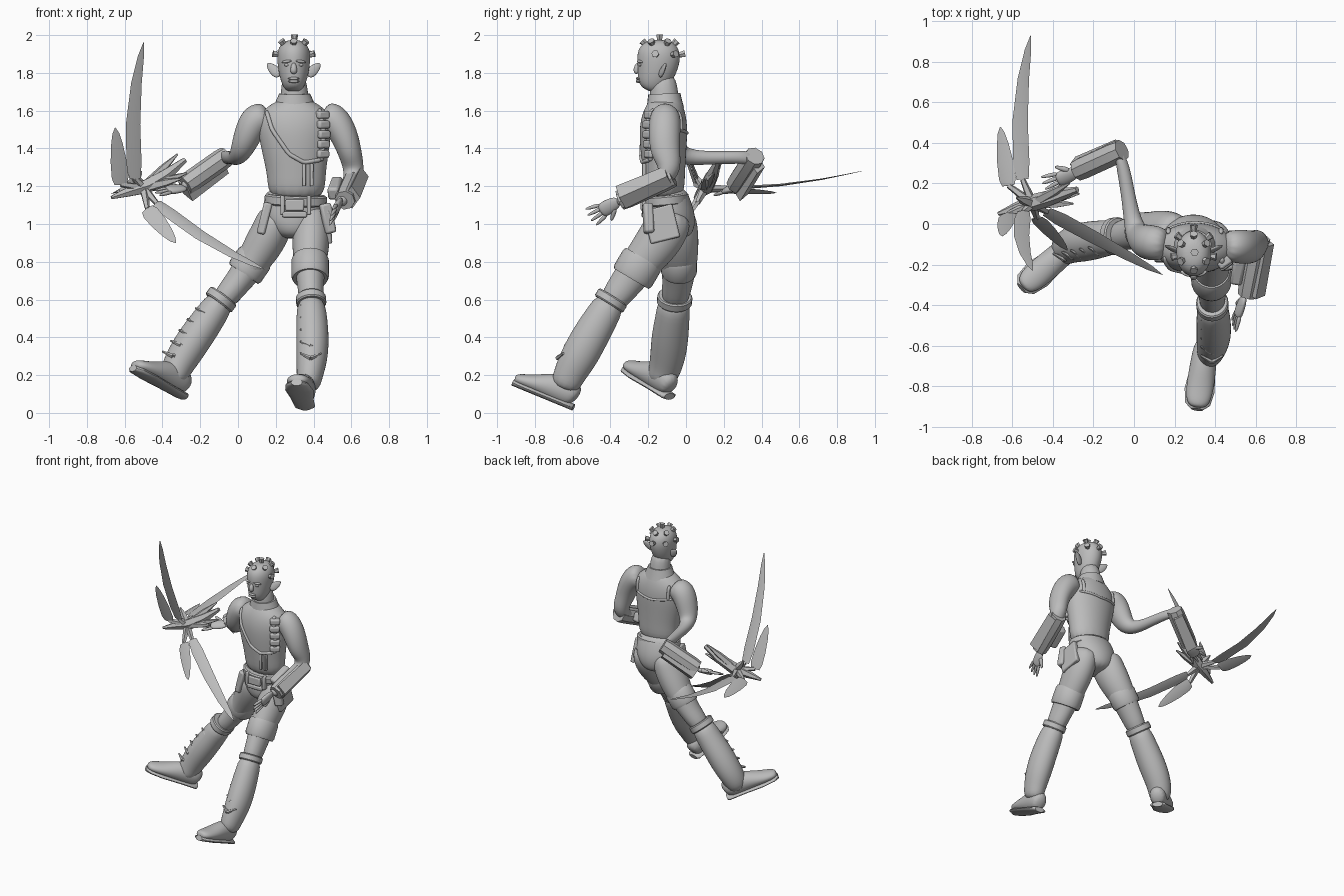
import bpy, bmesh, math
from mathutils import Vector

old = bpy.data.objects.get("Cube")
if old:
    bpy.data.objects.remove(old)

grey = bpy.data.materials.new("plain_grey")
grey.use_nodes = True
colour = (0.5, 0.5, 0.5, 1)
grey.diffuse_color = colour
grey.node_tree.nodes["Principled BSDF"].inputs["Base Color"].default_value = colour
crisp_parts = []


def finish(name, bm, smooth):
    bmesh.ops.recalc_face_normals(bm, faces=bm.faces)
    mesh = bpy.data.meshes.new(name)
    bm.to_mesh(mesh)
    bm.free()
    mesh.materials.append(grey)
    obj = bpy.data.objects.new(name, mesh)
    bpy.context.collection.objects.link(obj)
    if smooth:
        for face in mesh.polygons:
            face.use_smooth = True
        obj.modifiers.new("rounding", "SUBSURF").levels = 2
        obj.modifiers["rounding"].render_levels = 2
    else:
        crisp_parts.append(obj)
    return obj


def tube(name, rows, ref=(1, 0, 0), sides=12, smooth=True):
    """Loft rings (x, y, z, radius along ref, other radius) along a path."""
    bm = bmesh.new()
    points = [Vector(row[:3]) for row in rows]
    u, rings, last = Vector(ref), [], len(rows) - 1
    swell = 1.03 if smooth else 1
    for i, row in enumerate(rows):
        t = (points[min(i + 1, last)] - points[max(i - 1, 0)]).normalized()
        u = (u - t * u.dot(t)).normalized()
        v = t.cross(u)
        ring = []
        for k in range(sides):
            a = math.tau * k / sides
            offset = u * math.cos(a) * row[3] + v * math.sin(a) * row[-1]
            ring.append(bm.verts.new(points[i] + offset * swell))
        rings.append(ring)
    for low, high in zip(rings, rings[1:]):
        for k in range(sides):
            j = (k + 1) % sides
            bm.faces.new((low[k], low[j], high[j], high[k]))
    bm.faces.new(rings[0])
    bm.faces.new(rings[-1])
    return finish(name, bm, smooth)


def band(name, start, end, ra, rb, ref=(1, 0, 0), sides=24):
    """Short bevelled collar between two points."""
    a, b = Vector(start), Vector(end)
    rows = [(*a.lerp(b, t), ra * s, rb * s) for t, s in ((0, .93), (.15, 1), (.85, 1), (1, .93))]
    return tube(name, rows, ref, sides, False)


def box(name, loc, size, rot=(0, 0, 0)):
    bm = bmesh.new()
    bmesh.ops.create_cube(bm, size=1)
    bmesh.ops.scale(bm, vec=size, verts=bm.verts)
    obj = finish(name, bm, False)
    obj.location, obj.rotation_euler = loc, [math.radians(r) for r in rot]
    edge = obj.modifiers.new("soft_edge", "BEVEL")
    edge.width, edge.segments = min(size) * .25, 2
    return obj


def ball(name, loc, size, rot=(0, 0, 0)):
    bm = bmesh.new()
    bmesh.ops.create_uvsphere(bm, u_segments=16, v_segments=10, radius=1)
    bmesh.ops.scale(bm, vec=size, verts=bm.verts)
    obj = finish(name, bm, False)
    obj.location, obj.rotation_euler = loc, [math.radians(r) for r in rot]


# Torso, pelvis, neck
torso = [(.31, -.11, 1.12, .15, .10), (.31, -.115, 1.25, .15, .108), (.305, -.12, 1.38, .175, .12),
         (.3, -.12, 1.5, .195, .128), (.3, -.115, 1.58, .19, .115), (.3, -.11, 1.63, .13, .095),
         (.3, -.11, 1.66, .08, .08)]
tube("vest", torso, sides=16)
tube("pelvis", [(.295, -.08, .92, .07, .09), (.295, -.08, .97, .13, .125), (.29, -.08, 1.04, .165, .13),
                (.3, -.095, 1.12, .16, .115), (.305, -.11, 1.18, .15, .10)], sides=16)
tube("neck", [(.3, -.11, 1.58, .09, .09), (.3, -.115, 1.68, .072, .075), (.295, -.125, 1.8, .065, .07)])
tube("collar", [(.3, -.11, 1.61, .115, .10), (.3, -.113, 1.65, .1, .092), (.3, -.115, 1.69, .082, .085)], sides=24, smooth=False)


def skin_point(x, z, side):
    """Point on the front (-1) or back (1) of the vest."""
    for low, high in zip(torso, torso[1:]):
        if low[2] <= z <= high[2]:
            t = (z - low[2]) / (high[2] - low[2])
            cx, cy, _, rx, ry = [p + (q - p) * t for p, q in zip(low, high)]
            bulge = max(0, 1 - ((x - cx) / rx) ** 2) ** .5
            return (x, cy + side * ry * bulge, z)


def strap(name, path, side, radius=.012):
    rows = []
    for (xa, za), (xb, zb) in zip(path, path[1:]):
        for k in range(4):
            rows.append((*skin_point(xa + (xb - xa) * k / 4, za + (zb - za) * k / 4, side), radius))
    tube(name, rows + [(*skin_point(*path[-1], side), radius)], (0, 1, 0), 8)


strap("chest_strap", [(.15, 1.6), (.18, 1.5), (.27, 1.37), (.35, 1.325), (.44, 1.34)], -1)
strap("pouch_strap", [(.44, 1.33), (.455, 1.48), (.43, 1.61)], -1, .016)
strap("upper_back_seam", [(.14, 1.5), (.3, 1.48), (.46, 1.5)], 1, .009)
for x in (.17, .43):
    strap("back_strap", [(x, 1.49), (x, 1.6)], 1)
for k in range(5):
    x, z = .452 - .003 * abs(k - 2), 1.37 + .052 * k
    box("chest_pouch", skin_point(x, z, -1), (.07, .045, .042), (0, 0, 35))
for x in (.35, .39):
    box("vest_tab", (x, -.222, 1.26), (.018, .02, .12))

# Belt and hip gear
band("belt", (.305, -.105, 1.1), (.307, -.11, 1.155), .165, .122)
box("buckle", (.3, -.225, 1.1), (.1, .03, .06))
for x in (.235, .375):
    box("buckle_strap", (x, -.215, 1.1), (.022, .035, .1))
box("belt_flap", (.3, -.22, 1.05), (.13, .03, .03))
box("left_thigh_pocket", (.475, -.13, 1.0), (.035, .16, .18), (14, -4, 0))
box("left_hip_pouch", (.475, -.2, 1.03), (.06, .05, .16), (0, -12, 15))
box("right_hip_pouch", (.14, -.16, 1.03), (.045, .06, .17), (0, 14, 0))

# Head and face
tube("head", [(.295, -.2, 1.705, .03, .035), (.295, -.19, 1.73, .056, .072), (.295, -.165, 1.78, .075, .095),
              (.295, -.148, 1.85, .086, .112), (.295, -.142, 1.91, .088, .113),
              (.295, -.138, 1.955, .068, .088), (.295, -.138, 1.975, .03, .04)], sides=16)
tube("nose", [(.295, -.25, 1.855, .012), (.295, -.268, 1.815, .02, .018), (.295, -.255, 1.795, .016, .014)], sides=8)
for z in (1.755, 1.77):
    ball("lip", (.295, -.252, z), (.03, .014, .008))
for s in (-1, 1):
    ball("brow", (.295 + s * .037, -.244, 1.86), (.03, .013, .008), (0, s * 8, s * 20))
    ball("eye", (.295 + s * .035, -.242, 1.842), (.017, .009, .008))
    tube("ear", [(.295 + s * .07, -.14, 1.785, .012, .025), (.295 + s * .1, -.125, 1.81, .012, .032),
                 (.295 + s * .13, -.11, 1.84, .009, .02), (.295 + s * .14, -.105, 1.85, .003)], (0, 1, 0), 8)

# Scalp studs
for tilt, count, first, sweep in ((12, 5, -10, 200), (48, 6, 30, 300), (88, 1, 0, 0)):
    for k in range(count):
        a = math.radians(first + sweep * k / max(1, count - 1))
        e = math.radians(tilt)
        d = Vector((math.cos(a) * math.cos(e), math.sin(a) * math.cos(e), math.sin(e)))
        c = Vector((.295, -.14, 1.875))
        root = c + Vector((d.x * .082, d.y * .105, d.z * .095))
        tip = root + d * .033
        tube("scalp_stud", [(*root, .014), (*tip, .02)], (.3, .5, .8), 6, False)


# Arms, bracers and hands
def hand(name, wrist, direction, across, thumb):
    w, d = Vector(wrist), Vector(direction).normalized()
    a = Vector(across)
    a = (a - d * a.dot(d)).normalized()
    palm = [(*(w + d * s), r, r * .5) for s, r in ((-.02, .026), (.03, .04), (.085, .042), (.1, .03))]
    tube(name + "_palm", palm, a)
    for k in range(4):
        spread = k - 1.5
        p = w + d * .08 + a * spread * .021
        q = p + d * (.1 - .01 * abs(spread)) + a * spread * .014
        tube(name + "_finger", [(*p, .012), (*p.lerp(q, .5), .011), (*q, .006)], a, 8)
    p, q = w + d * .02 + a * thumb * .02, w + d * .08 + a * thumb * .075
    tube(name + "_thumb", [(*p, .016), (*p.lerp(q, .5), .014), (*q, .007)], d, 8)


tube("left_arm", [(.44, -.11, 1.58, .07, .08), (.51, -.11, 1.56, .085, .088), (.565, -.115, 1.47, .085, .075),
                  (.595, -.11, 1.37, .078, .062), (.615, -.08, 1.29, .06, .055), (.605, -.13, 1.22, .05),
                  (.57, -.28, 1.14, .042), (.54, -.37, 1.115, .03)], (0, 1, 0))
tube("right_arm", [(.17, -.1, 1.58, .075), (.09, -.095, 1.56, .09), (.05, -.085, 1.47, .085, .075),
                   (.02, -.06, 1.39, .07, .06), (-.005, 0, 1.35, .045), (-.03, .15, 1.35, .033),
                   (-.06, .32, 1.355, .035), (-.09, .365, 1.345, .04), (-.2, .31, 1.26, .042),
                   (-.3, .25, 1.19, .03)], (0, 1, 0))
for name, a, b in (("left", (.62, -.07, 1.25), (.565, -.35, 1.125)), ("right", (-.06, .365, 1.36), (-.28, .265, 1.205))):
    band(name + "_bracer", a, b, .058, .058, (.2, .3, 1), 8)
    mid = Vector(a).lerp(Vector(b), .5)
    out = Vector((.035, -.01, .01)) if name == "left" else Vector((-.01, .02, -.04))
    axis = (Vector(b) - Vector(a)) * .45
    tube(name + "_bracer_plate", [(*(mid + out - axis), .055, .04), (*(mid + out + axis), .065, .045)], (.1, .3, 1), 4, False)
box("left_bracer_box", (.515, -.22, 1.19), (.06, .16, .07), (25, 0, -10))
hand("left_hand", (.54, -.37, 1.115), (-.06, -.17, -.1), (.2, -.5, .85), -1)
hand("right_hand", (-.29, .255, 1.19), (-.18, -.08, -.02), (-.3, .8, .4), 1)

# Legs
tube("left_leg", [(.385, -.07, 1.08, .09, .11), (.39, -.1, .98, .1, .125), (.385, -.165, .88, .1, .12),
                  (.38, -.25, .78, .085, .1), (.385, -.33, .67, .068, .085), (.388, -.42, .55, .065, .07)])
tube("right_leg", [(.21, -.07, 1.08, .09, .11), (.185, -.06, .98, .105, .125), (.13, -.045, .88, .105, .115),
                   (.065, -.035, .78, .085, .095), (-.01, -.045, .68, .07, .08), (-.11, -.065, .56, .065, .07)])
band("left_cuff", (.382, -.225, .82), (.382, -.29, .71), .1, .115)
band("right_cuff", (.095, -.035, .83), (.03, -.038, .735), .1, .095)
tube("left_boot", [(.386, -.39, .6, .07, .08), (.39, -.44, .52, .082, .09), (.395, -.51, .4, .088, .1),
                   (.392, -.57, .29, .085, .1), (.38, -.62, .2, .07, .085), (.37, -.65, .12, .06, .075)])
tube("right_boot", [(-.08, -.06, .61, .075, .085), (-.14, -.07, .52, .085, .09), (-.225, -.085, .4, .094, .1),
                    (-.29, -.095, .3, .09, .095), (-.335, -.115, .22, .08, .085), (-.35, -.14, .15, .065, .07)])
band("left_boot_rim", (.386, -.385, .615), (.388, -.41, .575), .08, .088)
band("right_boot_rim", (-.075, -.058, .62), (-.105, -.062, .58), .085, .093)
for k in range(5):
    t = k / 4
    for name, a, b in (("left", (.388, -.5, .545), (.385, -.68, .29)), ("right", (-.17, -.145, .53), (-.345, -.175, .3))):
        c = Vector(a).lerp(Vector(b), t)
        for s in (-1, 1):
            end = c + Vector((s * .055, .03, .025))
            tube(name + "_boot_ridge", [(*c, .013), (*end, .006)], (0, 1, 0), 6, False)


# Feet with soles
def foot(name, heel, toe):
    h, f = Vector(heel), Vector(toe) - Vector(heel)
    across = f.cross(Vector((0, 0, 1))).normalized()
    up = across.cross(f).normalized()
    upper = ((0, .06, .045, .05), (.15, .085, .062, .085), (.4, .075, .066, .075),
             (.7, .05, .07, .045), (.92, .04, .06, .032), (1, .035, .03, .02))
    tube(name + "_upper", [(*(h + f * t + up * lift), w, r) for t, lift, w, r in upper], across)
    plan = ((0, .035), (.04, .055), (.35, .06), (.7, .075), (.92, .062), (1, .03))
    tube(name + "_sole", [(*(h + f * t + up * .012), w, .018) for t, w in plan], across, 16, False)


foot("left_foot", (.355, -.6, .018), (.31, -.92, .15))
foot("right_foot", (-.29, -.09, .075), (-.56, -.32, .225))


# Three-armed blade weapon
def blade(name, base, tip, ref, width, bow=(0, 0, 0)):
    a, b, arch = Vector(base), Vector(tip), Vector(bow)
    rows = []
    for t, w in ((0, .75), (.12, 1), (.4, .95), (.7, .7), (.9, .4), (1, .04)):
        rows.append((*(a.lerp(b, t) + arch * math.sin(math.pi * t)), width * w, .009 * (1.1 - t)))
    tube(name, rows, ref, 4, False)


hub = Vector((-.5, .1, 1.19))
arms = [((-.545, .06, 1.24), (-.5, -.23, 1.96), (1, 0, 0), (-.03, 0, 0), (-.62, .05, 1.21), (-.65, -.06, 1.51)),
        ((-.55, .22, 1.19), (-.51, .93, 1.28), (1, 0, 0), (-.03, 0, -.02), (-.62, .19, 1.18), (-.66, .48, 1.165)),
        ((-.43, .06, 1.11), (.14, -.25, .76), (0, .7, .7), (0, 0, -.03), (-.48, .03, 1.08), (-.33, -.13, .9))]
for base, tip, ref, bow, small_base, small_tip in arms:
    blade("long_blade", base, tip, ref, .04, bow)
    blade("short_blade", small_base, small_tip, (1, 0, .4), .045)
    for end in (base, small_base):
        tube("blade_mount", [(*hub, .025), (*end, .014)], (.3, .5, .8), 5, False)
tube("weapon_grip", [(-.67, .05, 1.14, .01), (-.58, .08, 1.17, .028), (-.48, .11, 1.2, .042),
                     (-.38, .14, 1.26, .035), (-.28, .17, 1.34, .015)], (0, 1, 0), 6, False)
for tip in ((-.27, .15, 1.27), (-.32, .2, 1.37), (-.3, .1, 1.24), (-.58, .13, 1.29)):
    tube("grip_claw", [(*hub, .03), (*hub.lerp(Vector(tip), .6), .022), (*tip, .005)], (0, 1, 0), 5, False)

# Shade crisp parts smooth with sharp edges kept
bpy.ops.object.select_all(action="DESELECT")
for obj in crisp_parts:
    obj.select_set(True)
bpy.context.view_layer.objects.active = crisp_parts[0]
bpy.ops.object.shade_smooth_by_angle(angle=math.radians(35))
